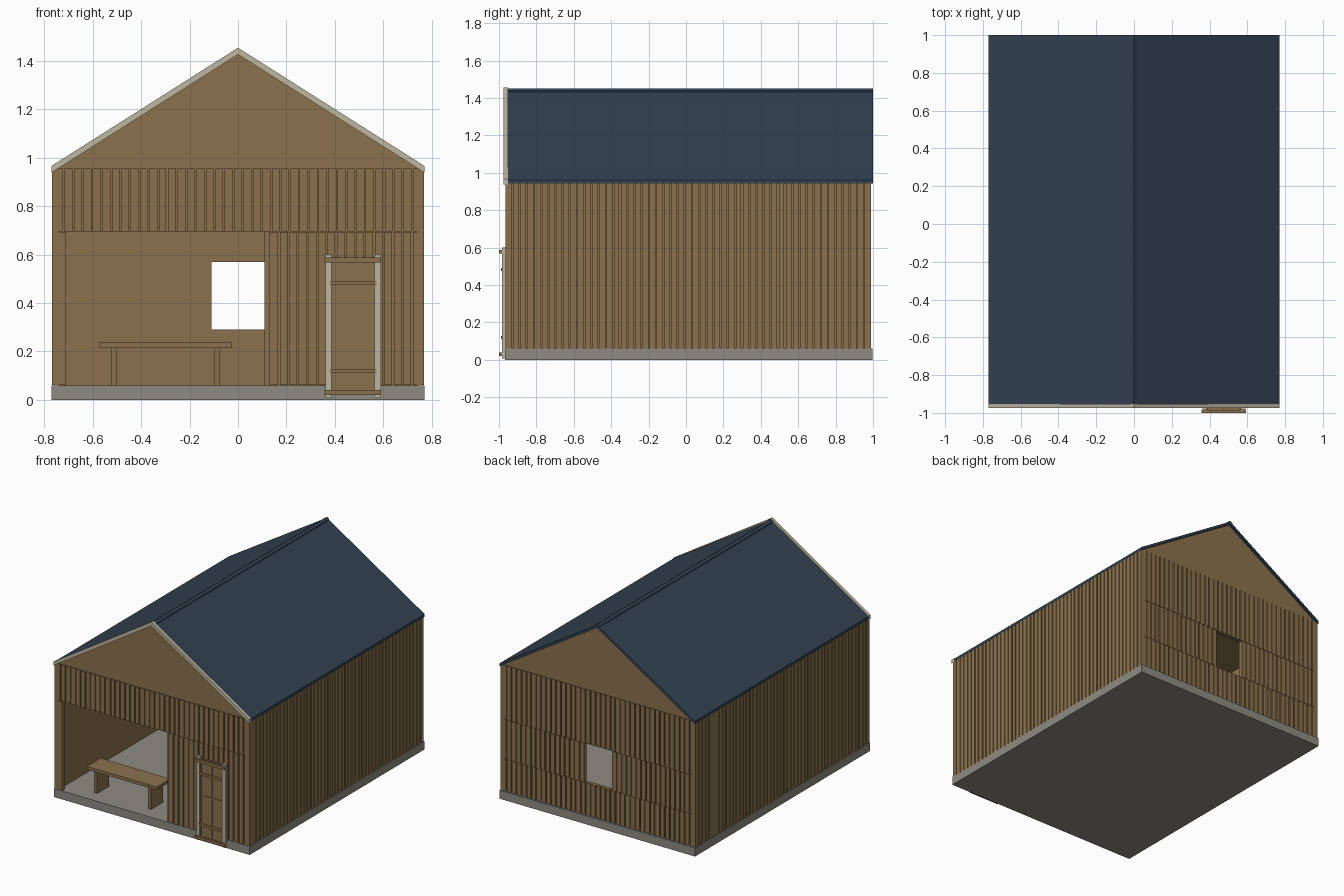
import bpy, bmesh, random

random.seed(4)
if "Cube" in bpy.data.objects:
    bpy.data.objects.remove(bpy.data.objects["Cube"])


def material(name, rgb):
    mat = bpy.data.materials.new(name)
    mat.use_nodes = True
    colour = [(c / 255) ** 2.2 for c in rgb] + [1]
    mat.diffuse_color = colour
    mat.node_tree.nodes["Principled BSDF"].inputs["Base Color"].default_value = colour
    return mat


wood = material("brown timber", (138, 113, 78))
concrete = material("grey concrete", (140, 138, 129))
slate = material("dark blue roofing", (53, 67, 82))
cream = material("pale trim", (188, 180, 160))


def finish(name, bm, mat):
    bmesh.ops.recalc_face_normals(bm, faces=bm.faces)
    mesh = bpy.data.meshes.new(name)
    bm.to_mesh(mesh)
    bm.free()
    mesh.materials.append(mat)
    obj = bpy.data.objects.new(name, mesh)
    bpy.context.collection.objects.link(obj)
    return obj


def add_box(bm, x, y, z):
    verts = bmesh.ops.create_cube(bm, size=1)["verts"]
    for v in verts:
        for i, (lo, hi) in enumerate((x, y, z)):
            v.co[i] = (lo + hi) / 2 + v.co[i] * (hi - lo)


def boxes(name, mat, *items):
    bm = bmesh.new()
    for item in items:
        add_box(bm, *item)
    return finish(name, bm, mat)


def prism(name, mat, profile, y0, y1):
    """Extrude an (x, z) outline along y."""
    bm = bmesh.new()
    face = bm.faces.new([bm.verts.new((x, y0, z)) for x, z in profile])
    new = bmesh.ops.extrude_face_region(bm, geom=[face])["geom"]
    bmesh.ops.translate(bm, vec=(0, y1 - y0, 0),
                        verts=[g for g in new if isinstance(g, bmesh.types.BMVert)])
    return finish(name, bm, mat)


def chevron(half, eave, ridge, thick):
    return [(-half, eave), (0, ridge), (half, eave),
            (half, eave - thick), (0, ridge - thick), (-half, eave - thick)]


PITCH, RAISE, BACKING = 0.0385, 0.009, 0.02


def clad_wall(name, axis, outer, panels):
    """Backing panels with vertical boards; outer is the board face position."""
    sign = 1 if outer > 0 else -1
    bm = bmesh.new()

    def put(a, depth, z):
        d = tuple(sorted(depth))
        add_box(bm, *((a, d, z) if axis == "x" else (d, a, z)))

    inner = outer - sign * RAISE
    for a0, a1, z0, z1 in panels:
        put((a0, a1), (inner, inner - sign * BACKING), (z0, z1))
        count = max(1, round((a1 - a0) / PITCH))
        step = (a1 - a0) / count
        for i in range(count):
            gap = random.uniform(0.002, 0.005)
            left = a0 + i * step + (gap if i else 0)
            right = a0 + (i + 1) * step - (gap if i < count - 1 else 0)
            put((left, right), (outer, inner), (z0 + 0.001, z1 - 0.001))
    return finish(name, bm, wood)


FLOOR, TOP = 0.06, 0.957

# Foundation
boxes("foundation_slab", concrete, ((-0.77, 0.77), (-0.968, 0.998), (0, FLOOR)))

# Side walls
for side, sx in (("left", 1), ("right", -1)):
    clad_wall(side + "_wall", "y", sx * 0.768, [(-0.966, 0.99, FLOOR, TOP)])

# Front wall: header over the opening, narrow return, and closed bay
clad_wall("front_wall", "x", -0.966, [
    (-0.759, 0.759, 0.695, TOP),
    (-0.759, -0.71, FLOOR, 0.695),
    (0.13, 0.759, FLOOR, 0.695)])
boxes("opening_post", wood, ((0.11, 0.13), (-0.95, -0.92), (FLOOR, 0.7)))

# Back wall in three courses around the window
clad_wall("back_wall", "x", 0.99, [
    (-0.759, 0.759, FLOOR, 0.29),
    (-0.759, -0.11, 0.29, 0.57),
    (0.11, 0.759, 0.29, 0.57),
    (-0.759, 0.759, 0.57, TOP)])

# Ceiling and gables
boxes("ceiling", wood, ((-0.745, 0.745), (-0.945, 0.97), (0.94, 0.955)))
gable = [(-0.75, 0.955), (0.75, 0.955), (0, 1.432)]
prism("front_gable", wood, gable, -0.958, -0.945)
prism("back_gable", wood, gable, 0.972, 0.985)

# Roof, ridge cap and front barge boards
prism("roof", slate, chevron(0.77, 0.963, 1.443, 0.02), -0.952, 1.0)
prism("ridge_cap", slate, chevron(0.018, 1.437, 1.45, 0.012), -0.952, 1.0)
prism("barge_boards", cream, chevron(0.77, 0.967, 1.455, 0.028), -0.975, -0.952)

# Bench
bench_y = (-0.88, -0.725)
boxes("bench_seat", wood, ((-0.575, -0.025), bench_y, (0.215, 0.237)))
boxes("bench_legs", wood, *[((x, x + 0.025), (-0.87, -0.735), (FLOOR, 0.215))
                            for x in (-0.525, -0.1)])

# Door panel with cross bars
boxes("door_panel", wood, ((0.385, 0.565), (-0.972, -0.96), (0.02, 0.59)))
boxes("door_bars", wood,
      ((0.47, 0.478), (-0.976, -0.97), (0.04, 0.57)),
      ((0.385, 0.565), (-0.976, -0.97), (0.316, 0.328)),
      ((0.385, 0.393), (-0.976, -0.97), (0.04, 0.57)),
      ((0.557, 0.565), (-0.976, -0.97), (0.04, 0.57)))

# Door frame: pale uprights and timber rails
boxes("door_uprights", cream, *[((x, x + 0.025), (-0.985, -0.966), (0.008, 0.6))
                                for x in (0.362, 0.565)])
boxes("door_outer_rails", wood, *[((0.358, 0.592), (-1.0, -0.984), (z, z + 0.02))
                                  for z in (0.02, 0.568)])
boxes("door_inner_rails", wood, *[((0.38, 0.572), (-0.988, -0.97), (z, z + 0.016))
                                  for z in (0.112, 0.474)])
